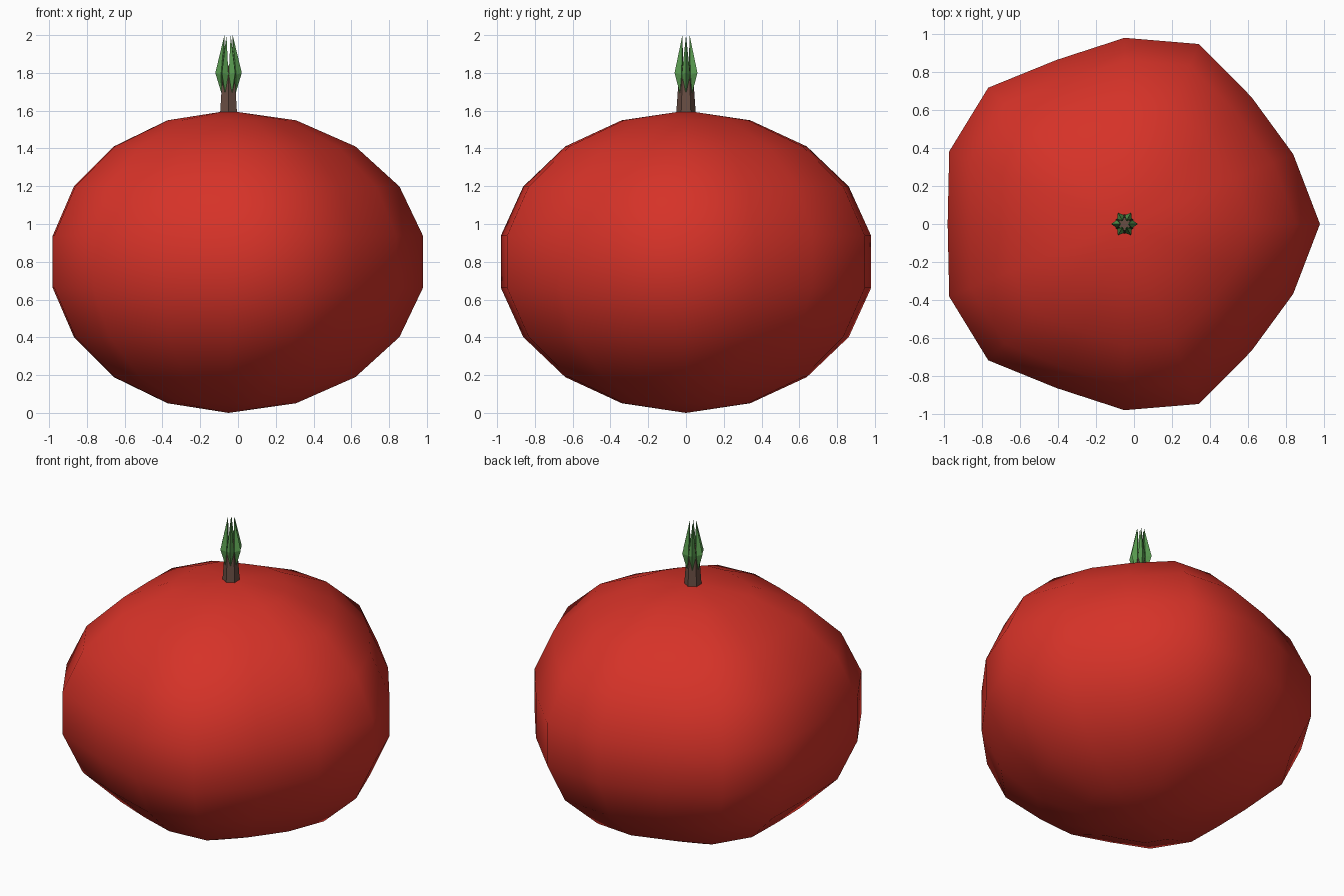
import bpy, bmesh
from math import sin, cos, pi

if "Cube" in bpy.data.objects:
    bpy.data.objects.remove(bpy.data.objects["Cube"])

CX = -0.05  # the fruit axis sits slightly left of centre


def material(name, rgb):
    m = bpy.data.materials.new(name)
    m.diffuse_color = (*rgb, 1)
    m.use_nodes = True
    m.node_tree.nodes["Principled BSDF"].inputs["Base Color"].default_value = m.diffuse_color
    return m


def make(name, bm, mat, smooth):
    bmesh.ops.recalc_face_normals(bm, faces=bm.faces)
    for f in bm.faces:
        f.smooth = smooth
    mesh = bpy.data.meshes.new(name)
    bm.to_mesh(mesh)
    bm.free()
    mesh.materials.append(mat)
    ob = bpy.data.objects.new(name, mesh)
    ob.location.x = CX
    bpy.context.collection.objects.link(ob)
    return ob


red = material("fruit red", (0.67, 0.032, 0.021))
brown = material("stem brown", (0.14, 0.075, 0.056))
green = material("leaf green", (0.10, 0.33, 0.08))

# Fruit body: squashed sphere, 16 segments by 9 bands, with five soft lobes
SEG, BANDS = 16, 9
bm = bmesh.new()
rings = []
for j in range(1, BANDS):
    lat = pi * j / BANDS
    ring = []
    for i in range(SEG):
        a = 2 * pi * i / SEG
        r = 0.995 * (1 + 0.05 * cos(5 * a)) * sin(lat)
        ring.append(bm.verts.new((r * cos(a), r * sin(a), 0.8 - 0.797 * cos(lat))))
    rings.append(ring)
bottom = bm.verts.new((0, 0, 0))
top = bm.verts.new((0, 0, 1.6))
for i in range(SEG):
    k = (i + 1) % SEG
    bm.faces.new((bottom, rings[0][k], rings[0][i]))
    bm.faces.new((top, rings[-1][i], rings[-1][k]))
    for lo, hi in zip(rings, rings[1:]):
        bm.faces.new((lo[i], lo[k], hi[k], hi[i]))
make("fruit_body", bm, red, True)

# Stem: short six-sided tapered post
bm = bmesh.new()
bmesh.ops.create_cone(bm, cap_ends=True, segments=6, radius1=0.052,
                      radius2=0.034, depth=0.26)
bmesh.ops.translate(bm, verts=bm.verts, vec=(0, 0, 1.71))
make("stem", bm, brown, False)

# Crown: pointed diamond leaves leaning in around the stem
LEAVES = 6
for n in range(LEAVES):
    a = 2 * pi * n / LEAVES

    def point(r, side, z):
        return bm.verts.new((r * cos(a) - side * sin(a),
                             r * sin(a) + side * cos(a), z))

    bm = bmesh.new()
    base = point(0.037, 0, 1.69)
    tip = point(0.022, 0, 2.0)
    belt = [point(0.07, 0, 1.8), point(0.04, 0.022, 1.79),
            point(0.015, 0, 1.78), point(0.04, -0.022, 1.79)]
    for i in range(4):
        p, q = belt[i], belt[(i + 1) % 4]
        bm.faces.new((base, q, p))
        bm.faces.new((tip, p, q))
    make(f"crown_leaf_{n + 1}", bm, green, False)
